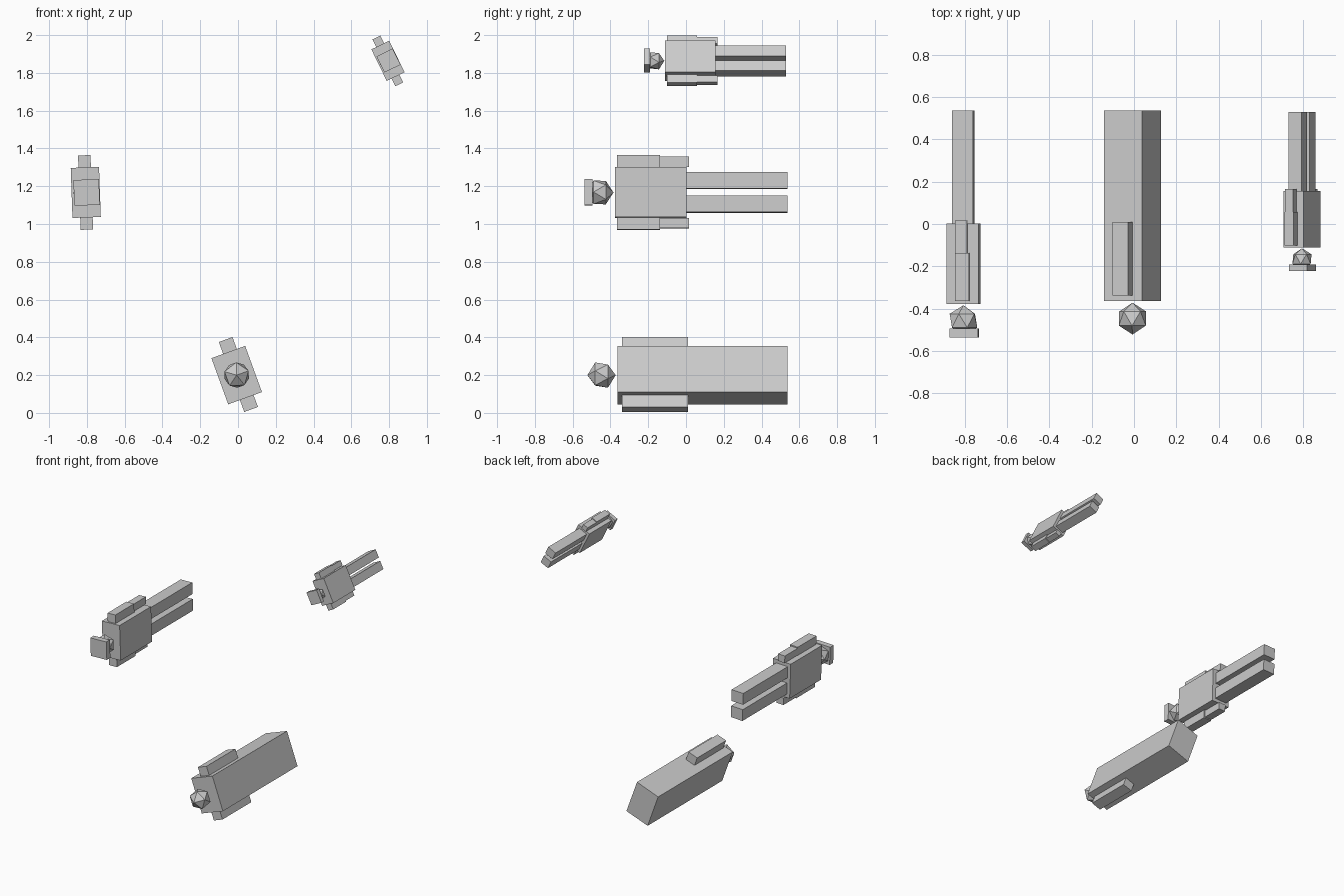
import bpy
import math
from mathutils import Matrix

if "Cube" in bpy.data.objects:
    bpy.data.objects.remove(bpy.data.objects["Cube"])


def add_mesh(name, local, frame):
    """Name the active primitive and bake its placement in the figure's frame."""
    ob = bpy.context.object
    ob.name = name
    ob.data.transform(frame @ local)
    return ob


def box(name, frame, x, y, z):
    """Box given by its min/max along each axis of the figure's frame."""
    bpy.ops.mesh.primitive_cube_add(size=1)
    mid = [(a + b) / 2 for a, b in (x, y, z)]
    size = [b - a for a, b in (x, y, z)]
    return add_mesh(name, Matrix.Translation(mid) @ Matrix.Diagonal((*size, 1)), frame)


def head(name, frame, y, r):
    bpy.ops.mesh.primitive_ico_sphere_add(subdivisions=1, radius=r)
    return add_mesh(name, Matrix.Translation((0, y, 0)) @ Matrix.Rotation(math.pi / 2, 4, 'X'), frame)


def mirrored(name, frame, x, y, z):
    """Pair of boxes on both sides of the body."""
    box(name + "_upper", frame, x, y, z)
    box(name + "_lower", frame, x, y, (-z[1], -z[0]))


def make_frame(loc, roll, scale):
    return (Matrix.Translation(loc) @ Matrix.Rotation(math.radians(-roll), 4, 'Y')
            @ Matrix.Scale(scale, 4))


def floating_figure(prefix, loc, roll, scale):
    """Figure with hat, two-part arms and separate legs; hips at local y = 0."""
    f = make_frame(loc, roll, scale)
    box(prefix + "_torso", f, (-.075, .075), (-.377, .002), (-.1325, .1325))
    head(prefix + "_head", f, -.457, .073)
    box(prefix + "_hat", f, (-.063, .072), (-.537, -.494), (-.068, .068))
    mirrored(prefix + "_upper_arm", f, (-.034, .032), (-.364, -.138), (.1325, .197))
    mirrored(prefix + "_forearm", f, (-.034, .023), (-.138, .017), (.135, .189))
    mirrored(prefix + "_leg", f, (-.050, .048), (.002, .537), (.019, .106))


# Two figures with hats, the right one smaller and tilted more
floating_figure("left", (-.806, 0, 1.167), 2, 1)
floating_figure("right", (.794, .154, 1.864), 26, .70)

# Bottom figure with one long robe
f = make_frame((-.007, 0, .20), 20, 1)
box("robe", f, (-.095, .095), (-.363, .537), (-.130, .130))
head("robed_head", f, -.447, .075)
mirrored("robed_arm", f, (-.029, .048), (-.338, .010), (.130, .197))
